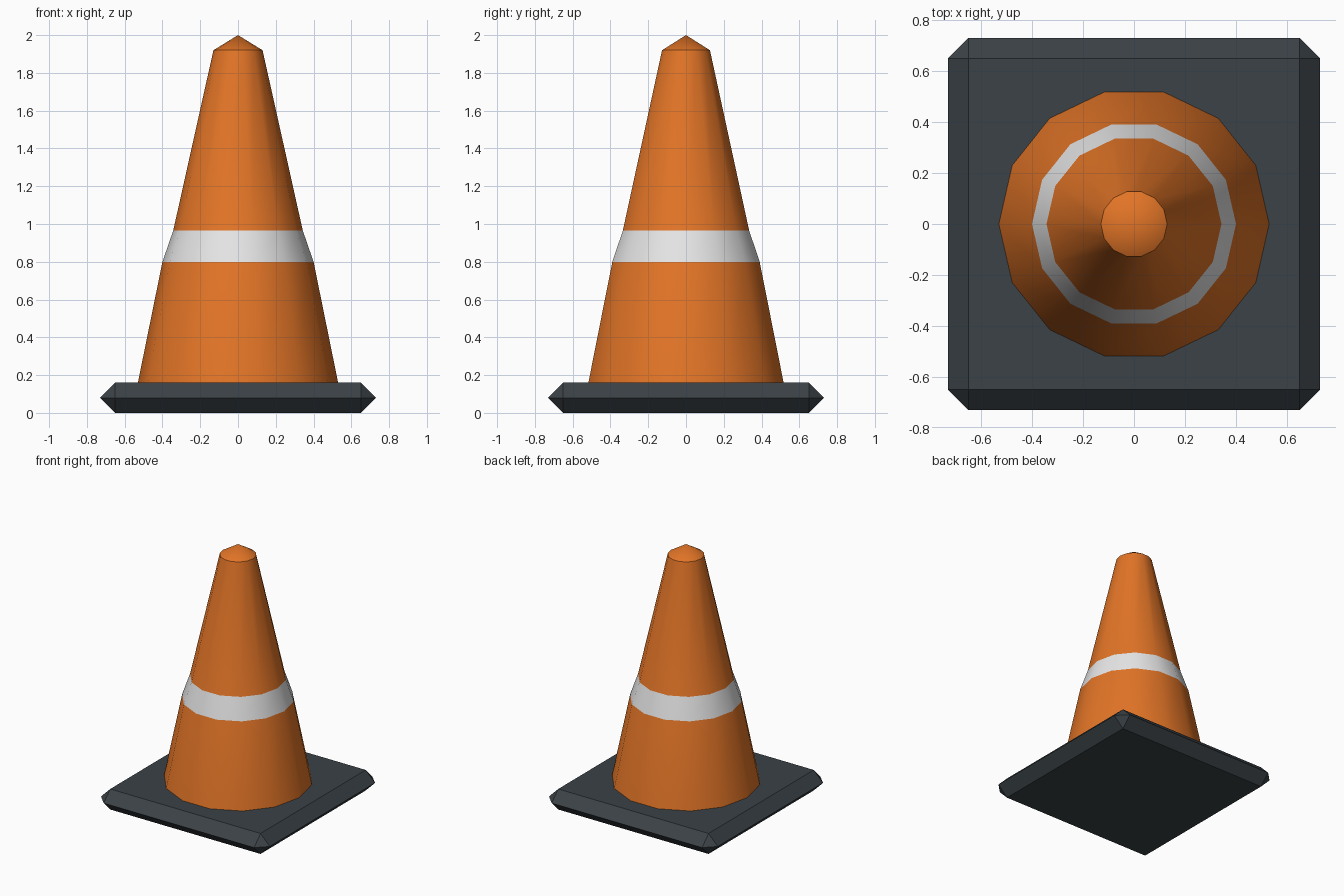
import bpy, bmesh, math

if "Cube" in bpy.data.objects:
    bpy.data.objects.remove(bpy.data.objects["Cube"])


def material(name, rgb):
    m = bpy.data.materials.new(name)
    m.diffuse_color = (*rgb, 1.0)
    m.use_nodes = True
    m.node_tree.nodes["Principled BSDF"].inputs["Base Color"].default_value = m.diffuse_color
    return m


orange = material("orange plastic", (0.76, 0.176, 0.02))
white = material("white band", (0.80, 0.80, 0.80))
rubber = material("dark rubber", (0.043, 0.054, 0.062))


def add_object(name, bm, mats):
    bmesh.ops.recalc_face_normals(bm, faces=bm.faces)
    mesh = bpy.data.meshes.new(name)
    bm.to_mesh(mesh)
    bm.free()
    for m in mats:
        mesh.materials.append(m)
    obj = bpy.data.objects.new(name, mesh)
    bpy.context.collection.objects.link(obj)
    return obj


# Base slab: square block with fully chamfered edges and corners
HALF, CH = 0.73, 0.08
bm = bmesh.new()
inner = HALF - CH
for sx in (-1, 1):
    for sy in (-1, 1):
        for x, y, z in ((inner, inner, 0), (inner, inner, 2 * CH),
                        (HALF, inner, CH), (inner, HALF, CH)):
            bm.verts.new((sx * x, sy * y, z))
bmesh.ops.convex_hull(bm, input=bm.verts)
bmesh.ops.dissolve_limit(bm, angle_limit=0.01, verts=bm.verts, edges=bm.edges)
add_object("base_slab", bm, [rubber])

# Cone body: 14-sided profile with a white band and a pointed cap
SIDES = 14
profile = [(0.53, 0.16), (0.40, 0.80), (0.343, 0.965), (0.13, 1.92)]
bm = bmesh.new()
rings = []
for r, z in profile:
    rings.append([bm.verts.new((r * math.cos(a), r * math.sin(a), z))
                  for a in (2 * math.pi * i / SIDES for i in range(SIDES))])
apex = bm.verts.new((0, 0, 2.0))
for i in range(SIDES):
    j = (i + 1) % SIDES
    for level, (lo, hi) in enumerate(zip(rings, rings[1:])):
        face = bm.faces.new((lo[i], lo[j], hi[j], hi[i]))
        face.material_index = 1 if level == 1 else 0
    bm.faces.new((rings[-1][i], rings[-1][j], apex))
bm.faces.new(rings[0][::-1])
cone = add_object("cone_body", bm, [orange, white])

# Smooth around the cone, sharp at the cap rim
bpy.context.view_layer.objects.active = cone
cone.select_set(True)
bpy.ops.object.shade_smooth_by_angle(angle=math.radians(35))
